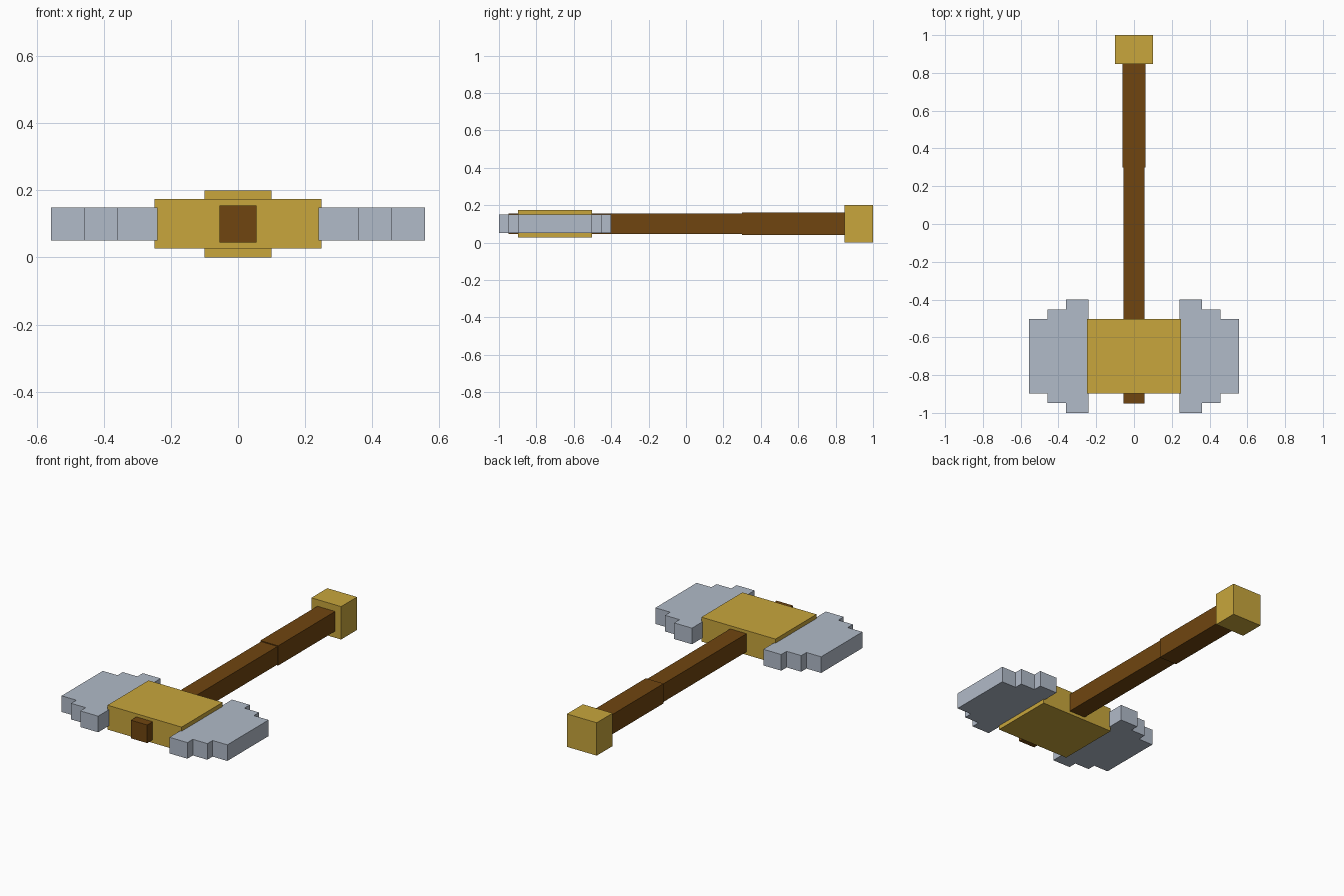
import bpy
import bmesh

default = bpy.data.objects.get("Cube")
if default:
    bpy.data.objects.remove(default, do_unlink=True)

MID_Z = 0.1


def material(name, rgb):
    mat = bpy.data.materials.new(name)
    mat.use_nodes = True
    color = (*rgb, 1.0)
    mat.diffuse_color = color
    mat.node_tree.nodes["Principled BSDF"].inputs["Base Color"].default_value = color
    return mat


gold = material("gold", (0.58, 0.38, 0.045))
steel = material("steel", (0.44, 0.495, 0.58))
wood = material("brown_wood", (0.162, 0.06, 0.005))


def slab(name, outline, half_height, mat):
    """Extrude a flat outline evenly above and below the middle height."""
    bm = bmesh.new()
    base = bm.faces.new([bm.verts.new((x, y, MID_Z - half_height)) for x, y in outline])
    top = bmesh.ops.extrude_face_region(bm, geom=[base])["geom"]
    verts = [v for v in top if isinstance(v, bmesh.types.BMVert)]
    bmesh.ops.translate(bm, verts=verts, vec=(0, 0, 2 * half_height))
    bmesh.ops.recalc_face_normals(bm, faces=bm.faces)
    mesh = bpy.data.meshes.new(name)
    bm.to_mesh(mesh)
    bm.free()
    mesh.materials.append(mat)
    obj = bpy.data.objects.new(name, mesh)
    bpy.context.collection.objects.link(obj)
    return obj


def bar(name, half_width, y0, y1, half_height, mat):
    w = half_width
    return slab(name, [(-w, y0), (w, y0), (w, y1), (-w, y1)], half_height, mat)


# Handle, thicker grip and end cap
bar("handle_shaft", 0.055, -0.95, 0.32, 0.055, wood)
bar("handle_grip", 0.06, 0.3, 0.86, 0.06, wood)
bar("pommel", 0.1, 0.847, 1.0, 0.1, gold)

# Central block of the head
bar("head_block", 0.249, -0.897, -0.503, 0.074, gold)

# Stepped blades, one on each side
BLADE_Y = -0.7
STEPS = [(0.36, 0.3), (0.458, 0.248), (0.557, 0.198)]  # outer x, half length
for name, side in (("left_blade", 1), ("right_blade", -1)):
    half = [(0.24, STEPS[0][1])]
    for i, (x, h) in enumerate(STEPS):
        half.append((x, h))
        if i + 1 < len(STEPS):
            half.append((x, STEPS[i + 1][1]))
    outline = [(side * x, BLADE_Y + h) for x, h in half]
    outline += [(side * x, BLADE_Y - h) for x, h in reversed(half)]
    slab(name, outline, 0.049, steel)
